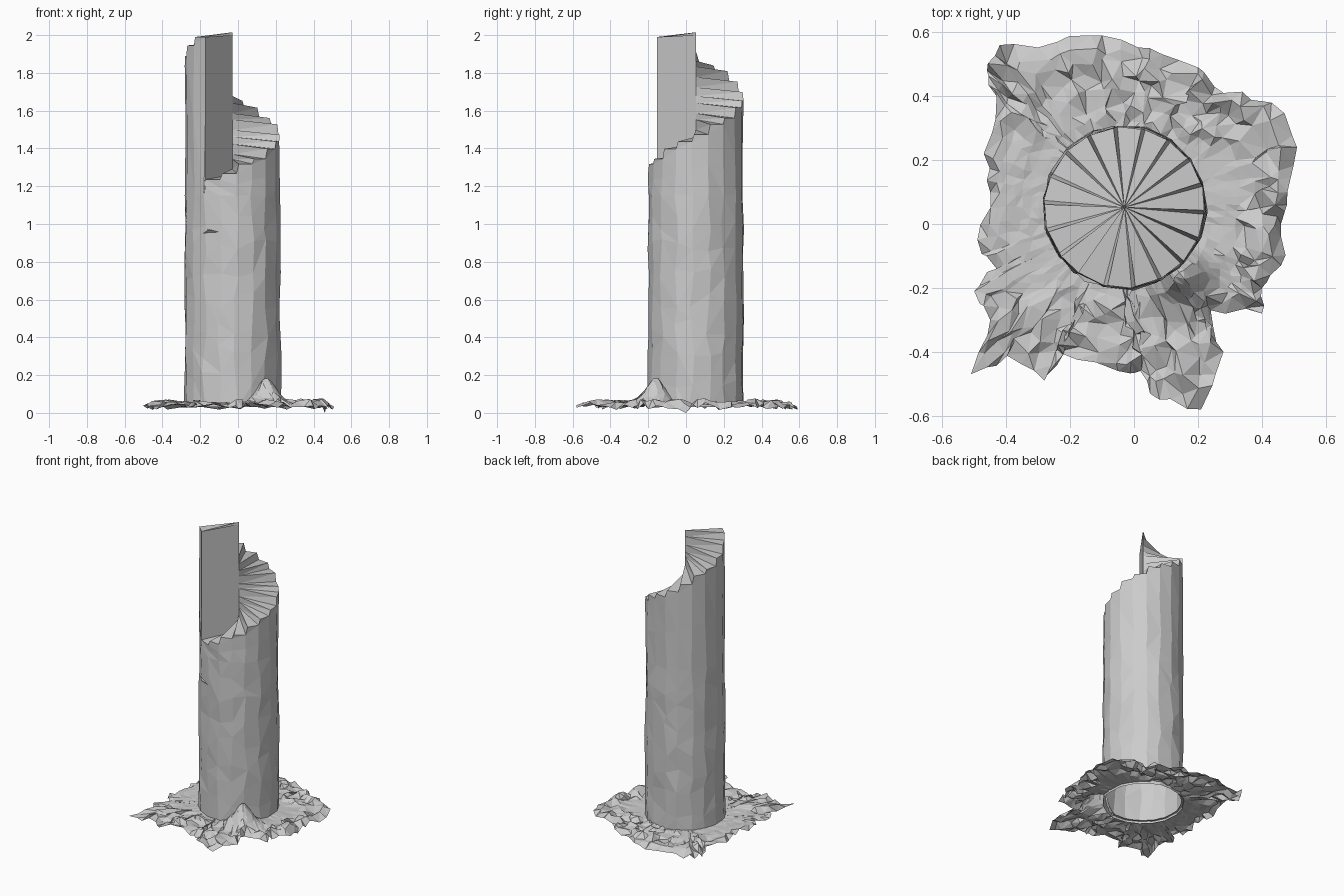
import bpy, bmesh, math, random
from mathutils import Vector

random.seed(7)
rnd = random.uniform
CX, CY, R = -0.03, 0.052, 0.25
SIDES = 18
START = math.radians(-125)
STEP = math.tau / SIDES

if "Cube" in bpy.data.objects:
    bpy.data.objects.remove(bpy.data.objects["Cube"])

stone = bpy.data.materials.new("grey stone")
stone.use_nodes = True
colour = (0.6, 0.6, 0.6, 1)
stone.diffuse_color = colour
stone.node_tree.nodes["Principled BSDF"].inputs["Base Color"].default_value = colour


def finish(bm, name):
    bmesh.ops.triangulate(bm, faces=[f for f in bm.faces if len(f.verts) > 3])
    mesh = bpy.data.meshes.new(name)
    bm.to_mesh(mesh)
    bm.free()
    mesh.materials.append(stone)
    obj = bpy.data.objects.new(name, mesh)
    bpy.context.collection.objects.link(obj)


def polar(angle, radius, z):
    return Vector((CX + radius * math.cos(angle), CY + radius * math.sin(angle), z))


# Broken column: hollow faceted wall with a spiral of wedge-shaped steps on top
bm = bmesh.new()
heights = [1.24 + 0.75 * (i / (SIDES - 1)) ** 1.08 + rnd(-0.012, 0.012) for i in range(SIDES)]
heights[-1] = 1.99
heights.append(heights[-1])
LOW, BREAK = 8, 1.15
wall = []
for i in range(SIDES + 1):
    a = START + i * STEP
    if i == SIDES:
        col = wall[0][:LOW + 1]
    else:
        col = []
        for j in range(LOW + 1):
            t = j / LOW
            z = 0.03 + (BREAK - 0.03) * t + (rnd(-0.05, 0.05) if 0 < j < LOW else 0)
            col.append(bm.verts.new(polar(a + rnd(-0.06, 0.06), R + 0.006 * (1 - t) + rnd(-0.004, 0.006), z)))
    low = heights[max(i - 1, 0)]
    for t in (0.5, 1):
        col.append(bm.verts.new(polar(a, R + rnd(-0.002, 0.004), BREAK + (low - BREAK) * t)))
    wall.append(col)

for i in range(SIDES):
    a, h = START + i * STEP, heights[i]
    left, right = wall[i], wall[i + 1]
    for j in range(LOW + 2):
        bm.faces.new((left[j], right[j], right[j + 1], left[j + 1]))
    core = bm.verts.new((CX, CY, h + 0.025))
    # Rising edge of each step, leaning back a little
    if i:
        edge = bm.verts.new(polar(a + 0.05, R, h))
        below = bm.verts.new((CX, CY, heights[i - 1] + 0.025))
        bm.faces.new((left[-1], right[-1], edge))
        bm.faces.new((below, left[-1], edge, core))
    else:
        edge = left[-1]
    bm.faces.new((core, edge, right[-1]))

# Tall flat break where the spiral closes
bottom = bm.verts.new((CX, CY, heights[0]))
top = bm.verts.new((CX, CY, heights[-1] + 0.01))
bm.faces.new((bottom, top, wall[-1][-1], wall[-1][-2], wall[0][-1]))
bm.faces.new((wall[0][-1], wall[-1][-2], wall[-1][LOW]))

# Small chip on the front of the wall
chip = [bm.verts.new(polar(math.radians(d), R + out, z))
        for d, out, z in ((-130, 0.002, 0.98), (-98, 0.002, 0.95), (-118, 0.014, 0.97), (-128, 0.002, 0.95))]
bm.faces.new((chip[0], chip[2], chip[1]))
bm.faces.new((chip[3], chip[1], chip[2]))
finish(bm, "broken_column")

# Rubble skirt: crumpled ground sheet with a ragged outline
outline = [(.46, 0), (.48, .1), (.51, .24), (.43, .38), (.28, .41), (.2, .49), (.05, .55),
           (-.1, .59), (-.24, .57), (-.42, .56), (-.46, .48), (-.43, .4), (-.47, .22),
           (-.45, .1), (-.49, -.05), (-.43, -.14), (-.5, -.21), (-.45, -.3), (-.51, -.47),
           (-.4, -.41), (-.28, -.49), (-.24, -.4), (-.05, -.46), (.02, -.46), (.08, -.55),
           (.21, -.58), (.28, -.4), (.24, -.27), (.4, -.28), (.4, -.2), (.46, -.13)]
rim = []
for k, p in enumerate(outline):
    q = outline[(k + 1) % len(outline)]
    rim.append(Vector(p))
    for t in (1 / 3, 2 / 3):
        rim.append(Vector(p).lerp(Vector(q), t) + Vector((rnd(-.015, .015), rnd(-.015, .015))))

bm = bmesh.new()
RINGS = 7
centre = Vector((CX, CY))
mound = Vector((0.15, -0.16))
rings = []
for j in range(RINGS + 1):
    t = j / RINGS
    ring = []
    for p in rim:
        inner = centre + (p - centre).normalized() * (R - 0.01)
        q = inner.lerp(p, t)
        calm = abs(q.y - 0.03) < 0.25 and (q.x < 0 or q.x < 0.34)
        rough = 0.25 if calm else 1.0
        if 0 < j < RINGS:
            q = q + Vector((rnd(-.017, .017), rnd(-.017, .017))) * rough
        z = 0.045 + rnd(-0.02, 0.035) * rough * (0.3 + 0.7 * t)
        if j == RINGS:
            z = rnd(0.015, 0.055)
        z += 0.14 * math.exp(-((q - mound).length / 0.075) ** 2)
        ring.append(bm.verts.new((q.x, q.y, max(z, 0.005))))
    rings.append(ring)
n = len(rim)
for inner, outer in zip(rings, rings[1:]):
    for k in range(n):
        m = (k + 1) % n
        bm.faces.new((inner[k], outer[k], outer[m], inner[m]))
rings[-1][0].co.z = 0.0
finish(bm, "rubble_skirt")
